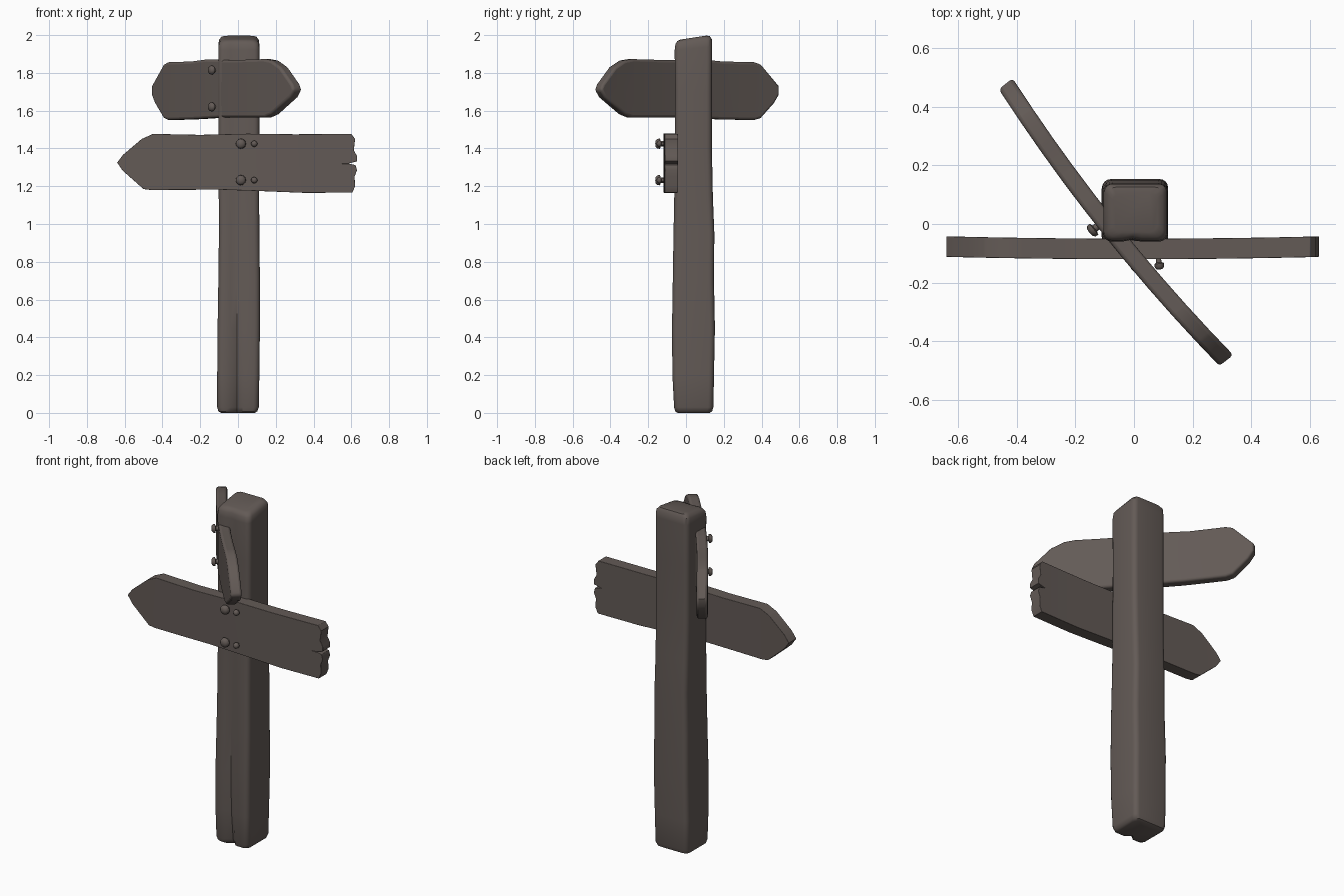
import bpy, bmesh, math
from mathutils import Matrix, Vector

if "Cube" in bpy.data.objects:
    bpy.data.objects.remove(bpy.data.objects["Cube"])


def material(name, color):
    m = bpy.data.materials.new(name)
    m.diffuse_color = (*color, 1)
    m.use_nodes = True
    m.node_tree.nodes["Principled BSDF"].inputs["Base Color"].default_value = m.diffuse_color
    return m


WOOD = material("weathered wood", (0.125, 0.103, 0.093))


def finish(name, bm):
    bmesh.ops.recalc_face_normals(bm, faces=bm.faces)
    me = bpy.data.meshes.new(name)
    bm.to_mesh(me)
    bm.free()
    me.materials.append(WOOD)
    ob = bpy.data.objects.new(name, me)
    bpy.context.collection.objects.link(ob)
    return ob


def shade(ob, angle=40):
    bpy.ops.object.select_all(action='DESELECT')
    ob.select_set(True)
    bpy.context.view_layer.objects.active = ob
    bpy.ops.object.shade_smooth_by_angle(angle=math.radians(angle))


def section(x0, x1, y0, y1, r, groove):
    """Rounded square with a shallow groove down its front side."""
    pts = []
    for cx, cy, a0 in ((x1 - r, y0 + r, -90), (x1 - r, y1 - r, 0),
                       (x0 + r, y1 - r, 90), (x0 + r, y0 + r, 180)):
        for k in range(5):
            a = math.radians(a0 + 22.5 * k)
            pts.append((cx + r * math.cos(a), cy + r * math.sin(a)))
    mid = -0.005
    return pts + [(mid - 0.035, y0), (mid, y0 + groove), (mid + 0.03, y0)]


def make_post():
    # z, left, right, front, back, groove depth
    levels = [(0.0, -0.09, 0.09, -0.045, 0.125, 0.03),
              (0.008, -0.104, 0.102, -0.057, 0.138, 0.03),
              (0.03, -0.11, 0.11, -0.063, 0.145, 0.025),
              (0.20, -0.11, 0.113, -0.072, 0.148, 0.018),
              (0.45, -0.108, 0.116, -0.074, 0.153, 0.015),
              (0.70, -0.104, 0.116, -0.070, 0.148, 0.013),
              (0.95, -0.101, 0.113, -0.066, 0.150, 0.010),
              (1.15, -0.102, 0.112, -0.062, 0.142, 0.006),
              (1.40, -0.104, 0.113, -0.060, 0.137, 0.003),
              (1.70, -0.104, 0.114, -0.058, 0.137, 0.004),
              (1.93, -0.104, 0.114, -0.060, 0.138, 0.007),
              (1.965, -0.101, 0.111, -0.056, 0.137, 0.007),
              (1.982, -0.088, 0.098, -0.045, 0.126, 0.006),
              (1.987, -0.070, 0.080, -0.028, 0.108, 0.0)]
    bm = bmesh.new()
    rings = []
    for z, x0, x1, y0, y1, g in levels:
        tilt = 0.15 * max(0, (z - 1.85) / 0.135)   # sloping top
        rings.append([bm.verts.new((x, y, z + tilt * (y - 0.04)))
                      for x, y in section(x0, x1, y0, y1, 0.028, g)])
    n = len(rings[0])
    for a, b in zip(rings, rings[1:]):
        for i in range(n):
            j = (i + 1) % n
            bm.faces.new((a[i], a[j], b[j], b[i]))
    bm.faces.new(rings[0])
    bm.faces.new(rings[-1])
    shade(finish("post", bm))


def make_board(name, outline, thick, bow, half, location, turn):
    """Plank from an outline in x and z, bowed slightly toward its front."""
    bm = bmesh.new()
    face = bm.faces.new([bm.verts.new((u, -thick / 2, z)) for u, z in outline])
    ext = bmesh.ops.extrude_face_region(bm, geom=[face])
    for v in ext["geom"]:
        if isinstance(v, bmesh.types.BMVert):
            v.co.y += thick
    for k in range(-4, 5):
        bmesh.ops.bisect_plane(bm, geom=bm.verts[:] + bm.edges[:] + bm.faces[:],
                               plane_co=(k * half / 5 + 0.003, 0, 0), plane_no=(1, 0, 0))
    for v in bm.verts:
        v.co.y -= bow * (1 - (v.co.x / half) ** 2)
    ob = finish(name, bm)
    ob.location = location
    ob.rotation_euler.z = turn
    bevel = ob.modifiers.new("worn edges", 'BEVEL')
    bevel.width = 0.013
    bevel.segments = 3
    bevel.limit_method = 'ANGLE'
    bevel.angle_limit = math.radians(50)
    shade(ob)
    return ob


def make_nail(name, point, direction, radius, length):
    """Round-headed nail pointing out along a direction."""
    profile = [(0.5, -0.3), (0.55, 0.35), (1.0, 0.45), (0.95, 0.75), (0.6, 0.95), (0.0, 1.0)]
    bm = bmesh.new()
    verts = [bm.verts.new((r * radius, 0, h * length)) for r, h in profile]
    edges = [bm.edges.new(p) for p in zip(verts, verts[1:])]
    bmesh.ops.spin(bm, geom=verts + edges, cent=(0, 0, 0), axis=(0, 0, 1),
                   angle=2 * math.pi, steps=12)
    bmesh.ops.remove_doubles(bm, verts=bm.verts, dist=0.0005)
    q = Vector(direction).to_track_quat('Z', 'Y')
    bm.transform(Matrix.Translation(point) @ q.to_matrix().to_4x4())
    shade(finish(name, bm), 50)


make_post()

# Lower sign: arrow to the left, split square end to the right
lower = make_board("lower_sign", [
    (-0.64, 1.325), (-0.61, 1.282), (-0.50, 1.185), (-0.46, 1.18), (-0.10, 1.182),
    (0.10, 1.175), (0.35, 1.165), (0.605, 1.166), (0.62, 1.20), (0.617, 1.25),
    (0.63, 1.285), (0.622, 1.312), (0.585, 1.32), (0.63, 1.332), (0.63, 1.36),
    (0.613, 1.39), (0.62, 1.45), (0.60, 1.477), (0.30, 1.475), (0.05, 1.478),
    (-0.20, 1.472), (-0.45, 1.477), (-0.51, 1.45), (-0.61, 1.365)],
    0.07, 0.008, 0.64, (0, -0.077, 0), 0)

# Crack cut into the front of the split end
bm = bmesh.new()
tip = [bm.verts.new(p) for p in ((0.43, -0.14, 1.318), (0.66, -0.14, 1.308),
                                 (0.66, -0.14, 1.332), (0.66, -0.09, 1.32))]
for tri in ((0, 1, 2), (0, 1, 3), (1, 2, 3), (2, 0, 3)):
    bm.faces.new([tip[i] for i in tri])
cutter = finish("crack_cutter", bm)
cutter.hide_render = True
cutter.display_type = 'WIRE'
cut = lower.modifiers.new("crack", 'BOOLEAN')
cut.operation = 'DIFFERENCE'
cut.object = cutter

# Upper sign: pointed at both ends and turned
TURN = math.radians(-51.4)
CENTRE = Vector((-0.06, 0.005, 0))
make_board("upper_sign", [
    (-0.605, 1.73), (-0.605, 1.685), (-0.575, 1.64), (-0.49, 1.56), (-0.45, 1.55),
    (-0.20, 1.555), (0.05, 1.565), (0.38, 1.565), (0.43, 1.58), (0.575, 1.67),
    (0.605, 1.71), (0.59, 1.74), (0.50, 1.83), (0.43, 1.865), (0.37, 1.873),
    (0.10, 1.867), (-0.10, 1.872), (-0.25, 1.86), (-0.45, 1.857), (-0.49, 1.845)],
    0.06, 0.03, 0.605, CENTRE, TURN)

# Nails
rot = Matrix.Rotation(TURN, 3, 'Z')
for label, z in (("top", 1.815), ("bottom", 1.62)):
    make_nail("upper_nail_" + label, CENTRE + rot @ Vector((-0.03, -0.058, z)),
              rot @ Vector((0, -1, 0)), 0.024, 0.036)
for label, z in (("top", 1.425), ("bottom", 1.232)):
    make_nail("lower_nail_" + label, (0.015, -0.118, z), (0, -1, 0), 0.027, 0.045)
    make_nail("small_nail_" + label, (0.083, -0.118, z), (0.15, -1, 0), 0.017, 0.038)
